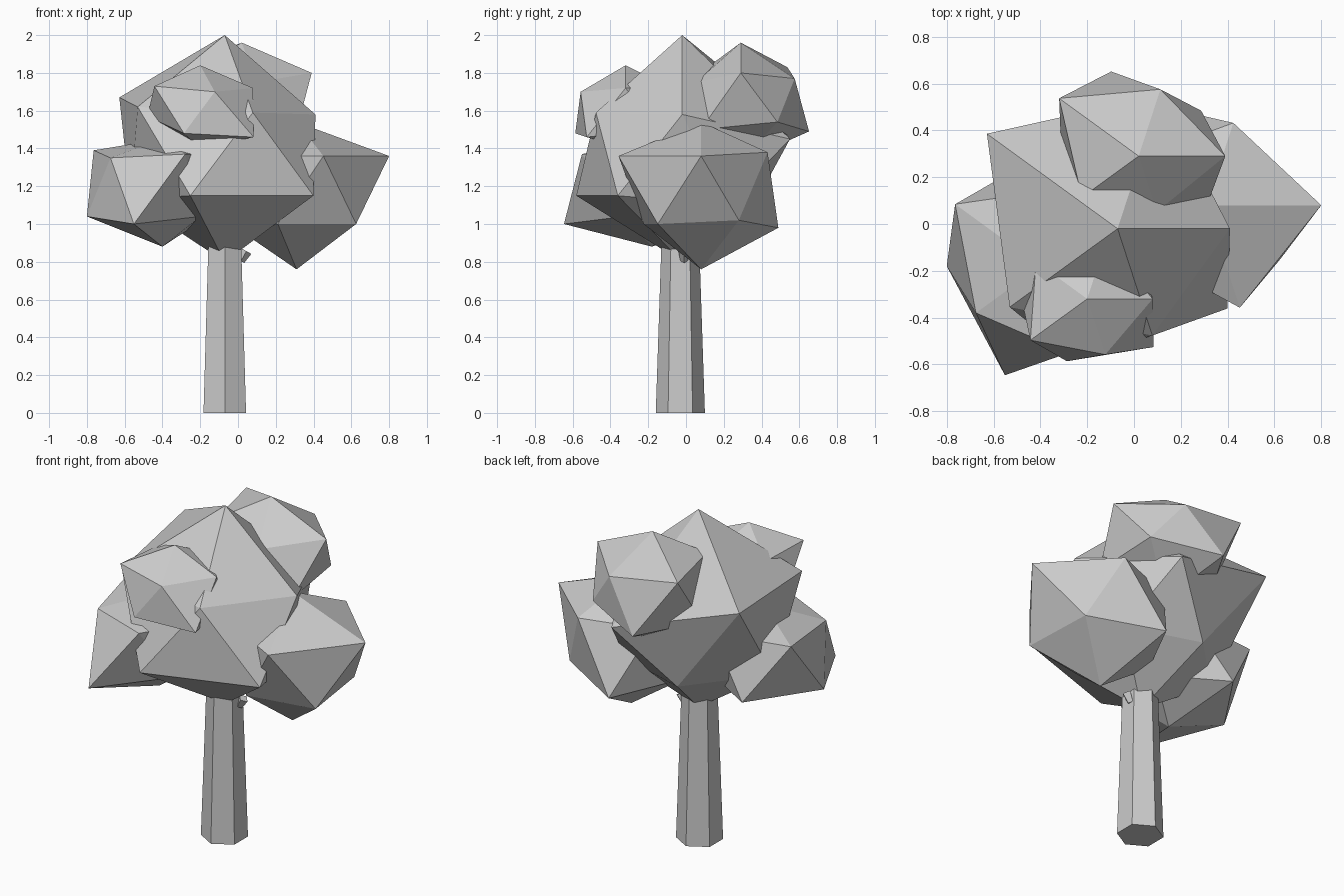
import bpy
import bmesh
from math import cos, sin, radians

default_cube = bpy.data.objects.get("Cube")
if default_cube:
    bpy.data.objects.remove(default_cube, do_unlink=True)

# One plain grey for the whole tree
grey = bpy.data.materials.new("plain grey")
grey.use_nodes = True
colour = (.6, .6, .6, 1)
grey.diffuse_color = colour
grey.node_tree.nodes["Principled BSDF"].inputs["Base Color"].default_value = colour


def finish(name, bm):
    bmesh.ops.recalc_face_normals(bm, faces=bm.faces[:])
    mesh = bpy.data.meshes.new(name)
    bm.to_mesh(mesh)
    bm.free()
    mesh.materials.append(grey)
    obj = bpy.data.objects.new(name, mesh)
    bpy.context.scene.collection.objects.link(obj)
    return obj


def ring_points(bm, centre, ring, start):
    """Five corners around the axis, each with its own (radius, height)."""
    corners = []
    for i, (radius, height) in enumerate(ring):
        angle = radians(start + 72 * i)
        corners.append(bm.verts.new((centre[0] + radius * cos(angle),
                                     centre[1] + radius * sin(angle), height)))
    return corners


def leaf_clump(name, centre, top, bottom, upper, lower):
    """Uneven twenty-sided ball: a peak, two rings of five and a base point."""
    bm = bmesh.new()
    peak = bm.verts.new((*centre, top))
    base = bm.verts.new((*centre, bottom))
    up = ring_points(bm, centre, upper, 0)
    low = ring_points(bm, centre, lower, 36)
    for i in range(5):
        j = (i + 1) % 5
        bm.faces.new((peak, up[i], up[j]))
        bm.faces.new((up[i], low[i], up[j]))
        bm.faces.new((low[i], low[j], up[j]))
        bm.faces.new((base, low[j], low[i]))
    return finish(name, bm)


def tapered_post(name, location, sides, bottom_radius, top_radius, height):
    bm = bmesh.new()
    bmesh.ops.create_cone(bm, cap_ends=True, segments=sides, radius1=bottom_radius,
                          radius2=top_radius, depth=height)
    obj = finish(name, bm)
    obj.location = (location[0], location[1], location[2] + height / 2)
    return obj


# Trunk with a small knot under the leaves
tapered_post("trunk", (-.07, -.03, 0), 6, .13, .1, .9)
knot = tapered_post("trunk_knot", (.03, -.01, .8), 4, .02, .03, .06)
knot.rotation_euler.y = .5

# Crown: one large clump and four smaller ones around it
leaf_clump("main_leaves", (-.07, -.02), 2, .8,
           upper=[(.48, 1.58), (.6, 1.45), (.69, 1.67), (.57, 1.62), (.48, 1.59)],
           lower=[(.4, 1.1), (.4, 1.1), (.5, 1.13), (.59, 1.15), (.58, 1.15)])

leaf_clump("right_leaves", (.31, .08), 1.54, .76,
           upper=[(.49, 1.36), (.37, 1.38), (.35, 1.36), (.35, 1.36), (.46, 1.36)],
           lower=[(.34, 1.02), (.43, .98), (.35, 1), (.32, 1), (.39, 1)])

leaf_clump("left_leaves", (-.4, -.18), 1.45, .88,
           upper=[(.35, 1.37), (.35, 1.37), (.45, 1.39), (.34, 1.35), (.39, 1.37)],
           lower=[(.3, 1.04), (.42, 1.04), (.4, 1.04), (.49, 1), (.25, 1.04)])

leaf_clump("front_leaves", (-.2, -.32), 1.84, 1.4,
           upper=[(.28, 1.72), (.25, 1.72), (.27, 1.72), (.3, 1.73), (.25, 1.7)],
           lower=[(.28, 1.5), (.28, 1.5), (.28, 1.57), (.28, 1.48), (.35, 1.46)])

leaf_clump("back_leaves", (.02, .29), 1.96, 1.33,
           upper=[(.37, 1.8), (.3, 1.77), (.42, 1.83), (.3, 1.83), (.25, 1.75)],
           lower=[(.33, 1.54), (.38, 1.49), (.33, 1.5), (.33, 1.5), (.36, 1.5)])
